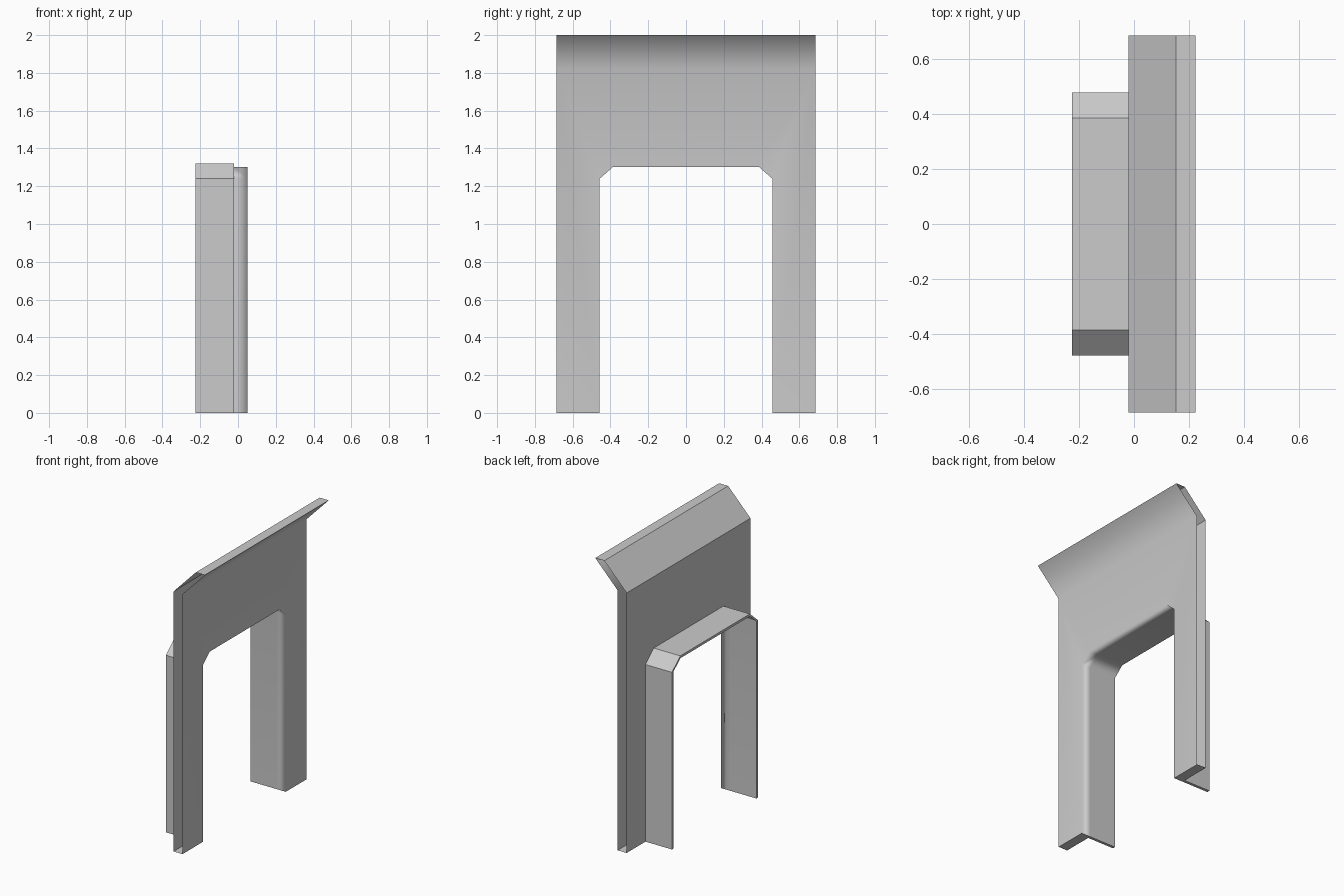
import bpy
import bmesh

if "Cube" in bpy.data.objects:
    bpy.data.objects.remove(bpy.data.objects["Cube"])

grey = bpy.data.materials.new("plain grey")
grey.use_nodes = True
grey.diffuse_color = (0.6, 0.6, 0.6, 1)
grey.node_tree.nodes["Principled BSDF"].inputs["Base Color"].default_value = (0.6, 0.6, 0.6, 1)

FRONT, BACK, RIM = 0.05, -0.02, -0.225
HALF, BEND, TOP, LEAN = 0.685, 1.82, 2.0, 0.173


def arch(half, shoulder, flat, top):
    """Chamfered doorway path in (y, z), from one foot to the other."""
    side = [(half, 0), (half, shoulder), (flat, top)]
    return [(-y, z) for y, z in side] + side[::-1]


def ring(bm, x, path):
    return [bm.verts.new((x, y, z)) for y, z in path]


def strip(bm, a, b, smooth=False):
    """Quads between two matching rows of vertices."""
    for i in range(len(a) - 1):
        bm.faces.new((a[i], b[i], b[i + 1], a[i + 1])).smooth = smooth


def finish(bm, name):
    # Only edges between two smooth faces stay soft
    for e in bm.edges:
        e.smooth = all(f.smooth for f in e.link_faces)
    mesh = bpy.data.meshes.new(name)
    bm.to_mesh(mesh)
    bm.free()
    mesh.materials.append(grey)
    obj = bpy.data.objects.new(name, mesh)
    bpy.context.collection.objects.link(obj)
    mod = obj.modifiers.new("weighted normals", 'WEIGHTED_NORMAL')
    mod.keep_sharp = True


opening = arch(0.457, 1.24, 0.385, 1.303)
casing = arch(0.477, 1.24, 0.385, 1.32)

# Wall panel: two sheets with a doorway, open at both ends
bm = bmesh.new()
outline = [(-HALF, 0)] + opening + [(HALF, 0), (HALF, BEND), (-HALF, BEND)]
front = ring(bm, FRONT, outline)
back = ring(bm, BACK, outline)
bm.faces.new(front).smooth = True
bm.faces.new(back[::-1])
strip(bm, front[1:7], back[1:7], smooth=True)
for foot in (0, 6):
    strip(bm, front[foot:foot + 2], back[foot:foot + 2])

# Leaning lip along the top of the panel
crest = [(HALF, TOP), (-HALF, TOP)]
lip_front = ring(bm, FRONT + LEAN, crest)
lip_back = ring(bm, BACK + LEAN, crest)
strip(bm, front[8:], lip_front, smooth=True)
strip(bm, lip_front, lip_back)
strip(bm, lip_back, back[8:])
bm.normal_update()
bmesh.ops.recalc_face_normals(bm, faces=bm.faces)
if next(f for f in bm.faces if len(f.verts) > 4 and f.calc_center_median().x > 0).normal.x < 0:
    bmesh.ops.reverse_faces(bm, faces=bm.faces)
finish(bm, "wall_panel")

# Thin door casing standing out behind the panel
bm = bmesh.new()
inner_near, inner_far = ring(bm, BACK, opening), ring(bm, RIM, opening)
outer_near, outer_far = ring(bm, BACK, casing), ring(bm, RIM, casing)
strip(bm, inner_near, inner_far, smooth=True)
strip(bm, inner_far, outer_far)
strip(bm, outer_far, outer_near)
for foot in (0, -1):
    bm.faces.new([r[foot] for r in (inner_near, outer_near, outer_far, inner_far)])
bmesh.ops.recalc_face_normals(bm, faces=bm.faces)
finish(bm, "door_casing")
